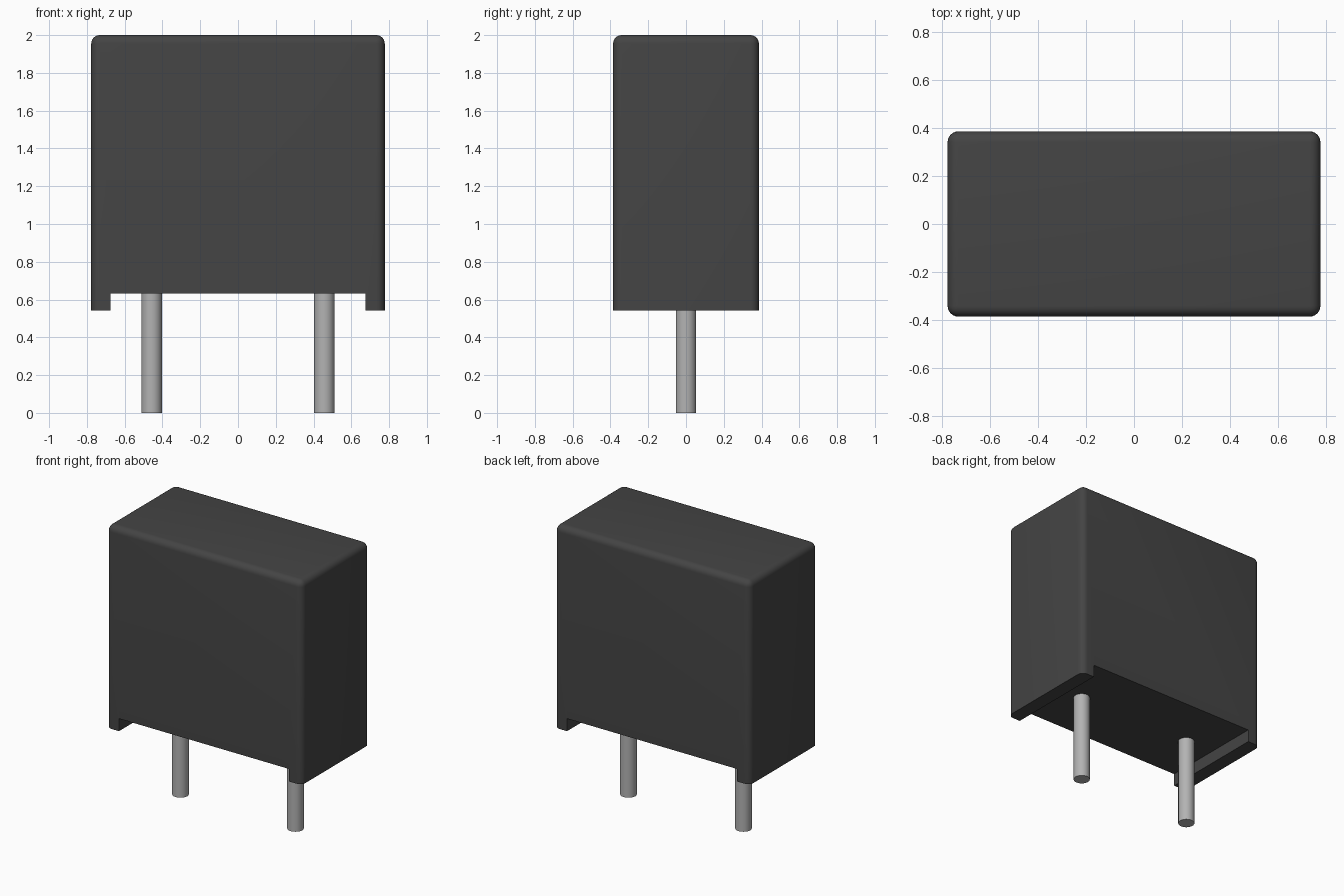
import bpy, bmesh, math

if "Cube" in bpy.data.objects:
    bpy.data.objects.remove(bpy.data.objects["Cube"], do_unlink=True)


def material(name, value, roughness, metallic=0.0):
    m = bpy.data.materials.new(name)
    m.use_nodes = True
    col = (value, value, value, 1)
    m.diffuse_color = col
    b = m.node_tree.nodes["Principled BSDF"]
    b.inputs["Base Color"].default_value = col
    b.inputs["Roughness"].default_value = roughness
    b.inputs["Metallic"].default_value = metallic
    return m


dark = material("dark grey plastic", 0.058, 0.6)
metal = material("grey metal", 0.45, 0.5)

W, D = 0.777, 0.386            # half width and half depth of the case
BOTTOM, RECESS, TOP = 0.542, 0.632, 2.0
FOOT = 0.675                   # inner side of the feet


def finish(bm, name, mat):
    mesh = bpy.data.meshes.new(name)
    bmesh.ops.recalc_face_normals(bm, faces=bm.faces[:])
    bm.to_mesh(mesh)
    bm.free()
    ob = bpy.data.objects.new(name, mesh)
    bpy.context.collection.objects.link(ob)
    mesh.materials.append(mat)
    bpy.ops.object.select_all(action='DESELECT')
    ob.select_set(True)
    bpy.context.view_layer.objects.active = ob
    bpy.ops.object.shade_smooth_by_angle(angle=math.radians(35))
    return ob


# Case: front profile with two feet, extruded front to back
bm = bmesh.new()
profile = [(-W, BOTTOM), (-FOOT, BOTTOM), (-FOOT, RECESS), (FOOT, RECESS),
           (FOOT, BOTTOM), (W, BOTTOM), (W, TOP), (-W, TOP)]
face = bm.faces.new([bm.verts.new((x, -D, z)) for x, z in profile])
ext = bmesh.ops.extrude_face_region(bm, geom=[face])
bmesh.ops.translate(bm, vec=(0, 2 * D, 0),
                    verts=[v for v in ext["geom"] if isinstance(v, bmesh.types.BMVert)])

# Round the top rim and the four upright corners, leaving the underside sharp
def rounded(e):
    a, b = (v.co for v in e.verts)
    top = min(a.z, b.z) > TOP - 1e-4
    upright = abs(a.z - b.z) > 1 and min(abs(a.x), abs(b.x)) > W - 1e-4
    return top or upright

bmesh.ops.bevel(bm, geom=[e for e in bm.edges if rounded(e)], offset=0.045,
                offset_type='OFFSET', segments=6, profile=0.5, affect='EDGES')
finish(bm, "case", dark)

# Round pins, reaching slightly into the case
PIN_TOP = RECESS + 0.02
for side, x in (("left", 0.457), ("right", -0.457)):
    bm = bmesh.new()
    bmesh.ops.create_cone(bm, cap_ends=True, segments=32, radius1=0.054,
                          radius2=0.054, depth=PIN_TOP)
    bmesh.ops.translate(bm, vec=(x, 0, PIN_TOP / 2), verts=bm.verts[:])
    finish(bm, side + "_pin", metal)
